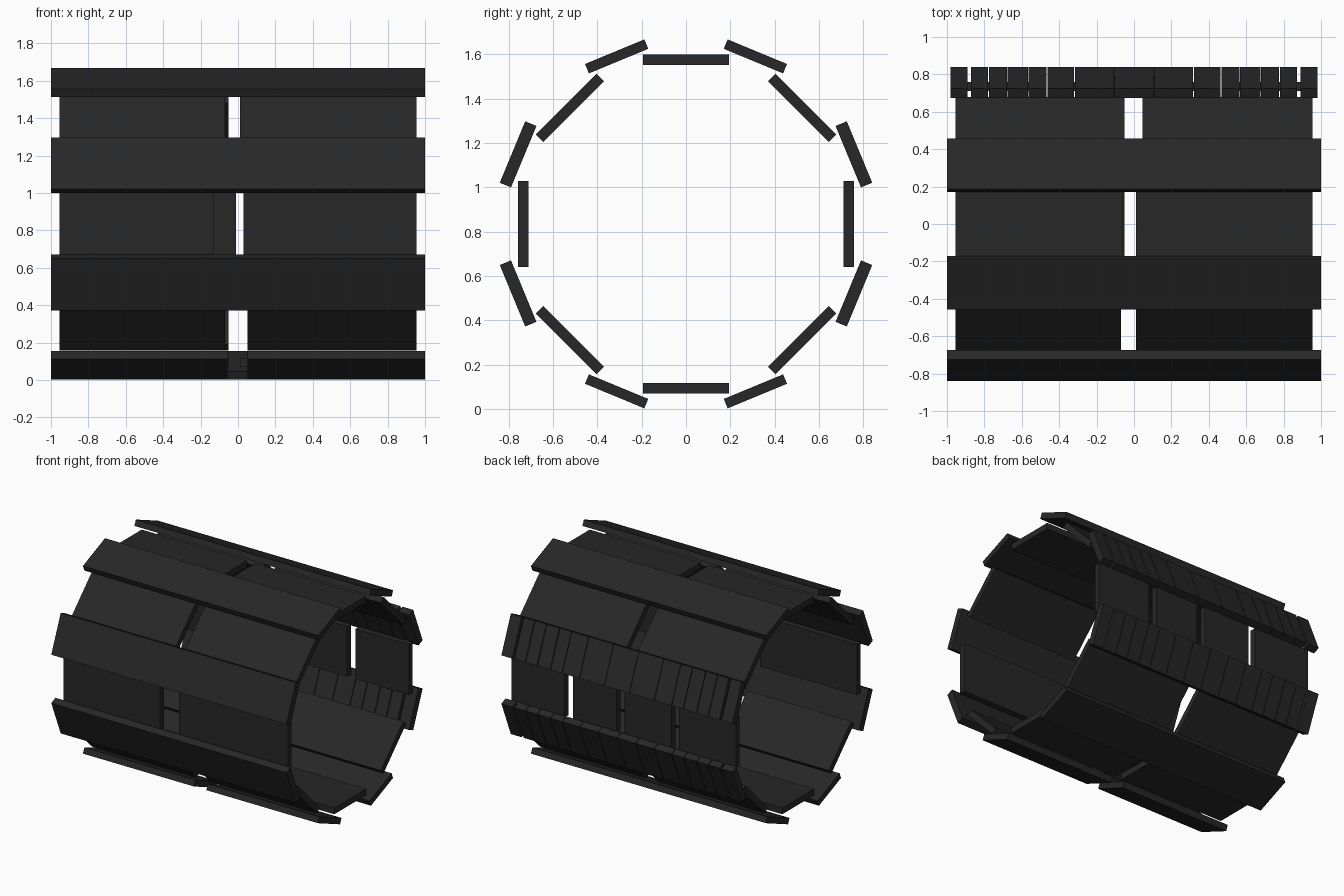
import bpy, math
from mathutils import Matrix, Vector

if "Cube" in bpy.data.objects:
    bpy.data.objects.remove(bpy.data.objects["Cube"])

CZ = 0.835  # height of the barrel axis
mat = bpy.data.materials.new("dark_board")
mat.diffuse_color = (0.02, 0.02, 0.02, 1)
mat.use_nodes = True
mat.node_tree.nodes["Principled BSDF"].inputs["Base Color"].default_value = mat.diffuse_color


def boards(name, angle, radius, width, thick, spans):
    """Row of flat boards lying along x, turned about the barrel axis (0 = back, 90 = top)."""
    rot = Matrix.Rotation(math.radians(angle), 4, 'X')
    for i, (x0, x1) in enumerate(spans):
        bpy.ops.mesh.primitive_cube_add(size=1)
        ob = bpy.context.object
        ob.name = f"{name}_{i + 1}"
        ob.data.transform(Matrix.Diagonal((x1 - x0, thick, width, 1)))
        ob.data.transform(rot)
        ob.location = rot @ Vector(((x0 + x1) / 2, radius, 0)) + Vector((0, 0, CZ))
        ob.data.materials.append(mat)


def split(a, b, end):
    return [(-end, a), (b, end)]


# Inner boards: two halves each, with a slot between them
E = 0.955
inner = {
    "inner_back_top": (45, split(-0.05, 0.045, E)),
    "inner_top": (90, split(-0.06, 0.01, E)),
    "inner_front_top": (135, split(-0.07, 0.01, E)),
    "inner_front": (180, split(-0.13, 0.03, E)),
    "inner_front_bottom": (225, split(-0.07, 0.05, E)),
    "inner_bottom": (270, split(-0.05, 0.01, E)),
    "inner_back_bottom": (315, split(-0.05, 0.05, E)),
    # back row has four short boards
    "inner_back": (0, [(-E, -0.47), (-0.41, -0.01), (0.06, 0.43), (0.50, E)]),
}
for name, (ang, spans) in inner.items():
    radius = 0.735 if ang % 180 == 0 else 0.741
    boards(name, ang, radius, 0.387, 0.048, spans)

# Outer boards: full length pairs bridging the inner ones
whole = split(0, 0, 1.0)
boards("outer_top_back", 67.5, 0.818, 0.29, 0.046, whole)
boards("outer_top_front", 112.5, 0.818, 0.29, 0.046, whole)
boards("outer_front_upper", 157.5, 0.82, 0.30, 0.055, whole)
boards("outer_front_lower", 202.5, 0.82, 0.30, 0.055, whole)
boards("outer_bottom_front", 247.5, 0.818, 0.29, 0.046, split(-0.055, 0.05, 1.0))
boards("outer_bottom_back", 292.5, 0.818, 0.29, 0.046, whole)

# Outer back rows: short upright slats side by side
half = [(0.32, 0.463), (0.467, 0.563), (0.568, 0.675), (0.68, 0.775),
        (0.78, 0.872), (0.89, 0.982)]
slats = [(-b, -a) for a, b in reversed(half)] + half
boards("back_upper_slat", 22.5, 0.82, 0.30, 0.055,
       slats + [(-0.316, -0.108), (-0.105, 0.105), (0.108, 0.316)])
boards("back_lower_slat", -22.5, 0.82, 0.30, 0.055,
       slats + [(-0.316, -0.162), (-0.158, -0.002), (0.002, 0.158), (0.162, 0.316)])
